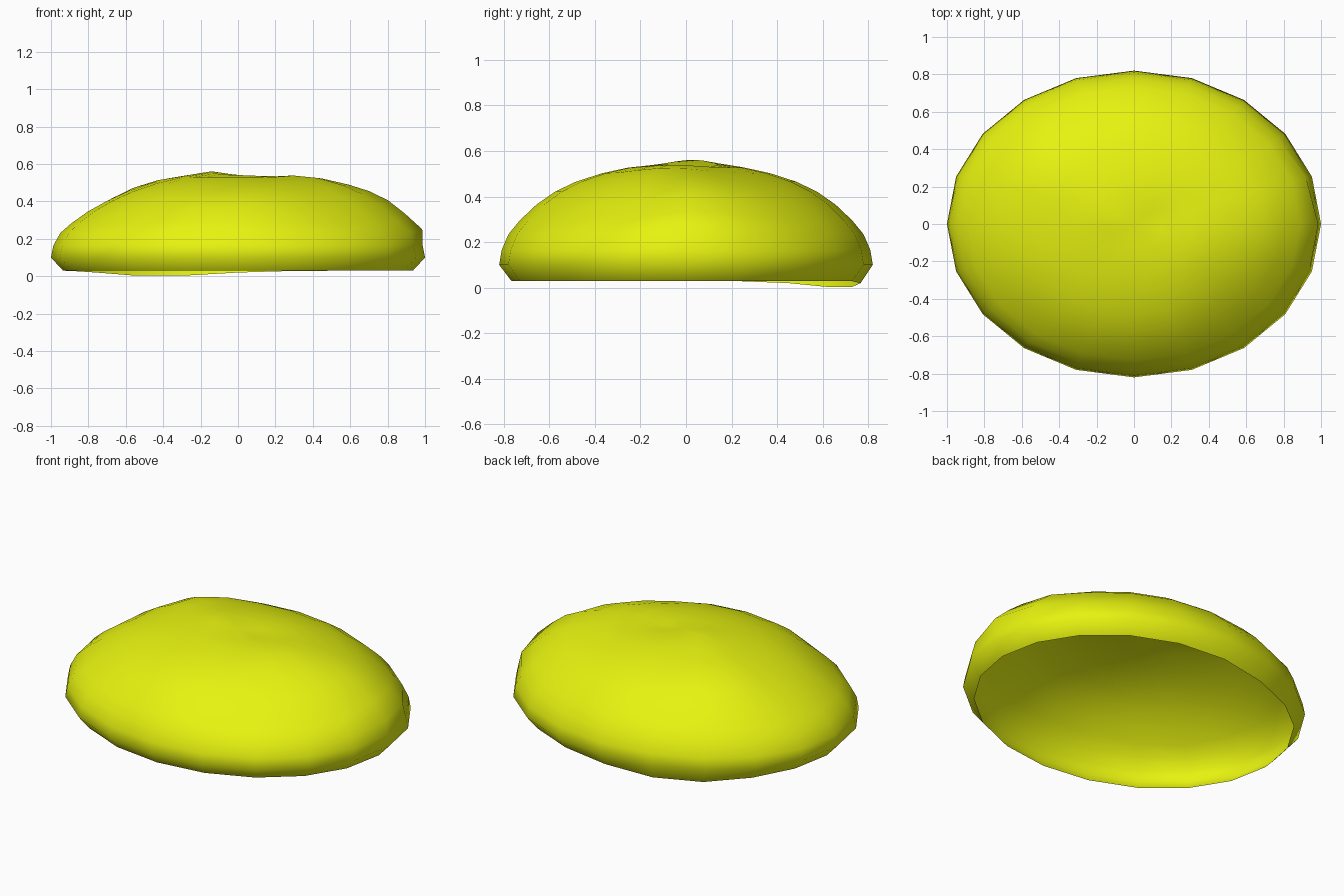
import bpy, bmesh
from math import cos, sin, exp, radians, pi

if "Cube" in bpy.data.objects:
    bpy.data.objects.remove(bpy.data.objects["Cube"])

SIDES = 20
DEPTH = 0.82
# dome profile: radius, height (last ring closes on a centre point)
PROFILE = [(.935, .03), (1, .10), (.987, .165), (.95, .235), (.89, .295), (.8, .365),
           (.7, .422), (.59, .465), (.45, .502), (.31, .527), (.15, .54)]
# soft lumps and dents: x, y, radius, height
LUMPS = [(-.45, .3, .22, .03), (-.14, .03, .12, .02), (.45, -.1, .2, .022),
         (.13, .02, .1, -.015), (-.6, -.42, .2, -.03), (.5, -.52, .16, -.025),
         (-.72, 0, .22, -.02), (.85, .05, .25, .045), (.9, -.32, .12, -.02)]


def gauss(d, width):
    return exp(-(d / width) ** 2)


def lump(x, y):
    return sum(h * exp(-((x - cx) ** 2 + (y - cy) ** 2) / w ** 2) for cx, cy, w, h in LUMPS)


bm = bmesh.new()
rings = []
for j, (r, z) in enumerate(PROFILE):
    ring = []
    for i in range(SIDES):
        a = 2 * pi * i / SIDES
        # bulge at the right end
        rr = r + (.035 * gauss(cos(a) - 1, .06) if j == 3 else 0)
        x, y = rr * cos(a), rr * DEPTH * sin(a)
        zz = z + lump(x, y) * min(1, max(0, j - 2) / 2)
        # sagging lip at the back left
        if j == 0:
            zz -= .03 * gauss(a - radians(117), .45)
        ring.append(bm.verts.new((x, y, zz)))
    rings.append(ring)
for low, high in zip(rings, rings[1:]):
    for i in range(SIDES):
        k = (i + 1) % SIDES
        bm.faces.new((low[i], low[k], high[k], high[i]))
top = bm.verts.new((0, 0, .54))
for i in range(SIDES):
    bm.faces.new((rings[-1][i], rings[-1][(i + 1) % SIDES], top))
for f in bm.faces:
    f.smooth = True

# open-bottomed soft shell
mesh = bpy.data.meshes.new("soft_shell")
bm.to_mesh(mesh)
bm.free()
shell = bpy.data.objects.new("soft_shell", mesh)
bpy.context.collection.objects.link(shell)
mat = bpy.data.materials.new("yellow")
mat.diffuse_color = (.8, .9, .005, 1)
mat.use_nodes = True
mat.node_tree.nodes["Principled BSDF"].inputs["Base Color"].default_value = mat.diffuse_color
mesh.materials.append(mat)
